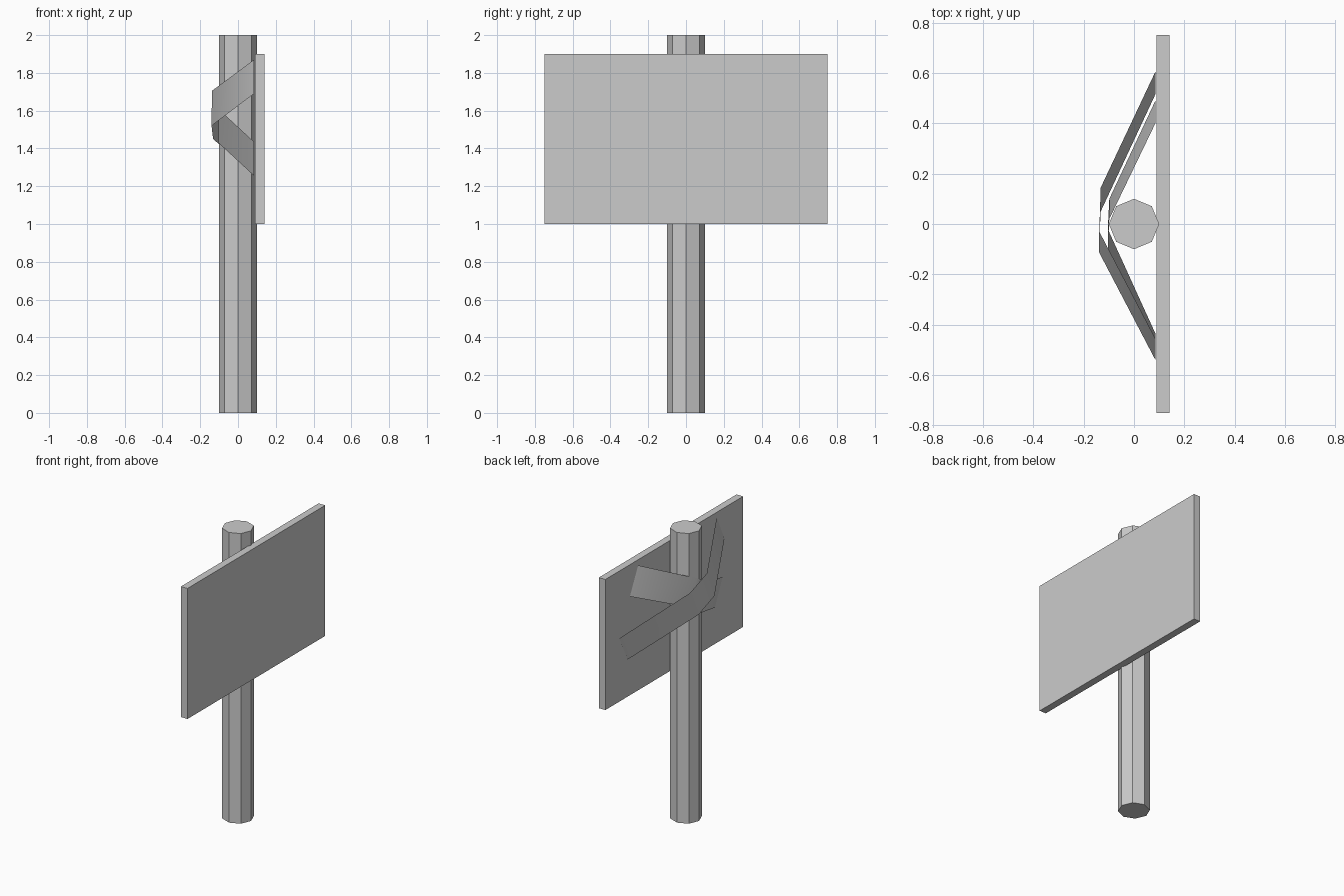
import bpy

if "Cube" in bpy.data.objects:
    bpy.data.objects.remove(bpy.data.objects["Cube"])

# Octagonal post
bpy.ops.mesh.primitive_cylinder_add(vertices=8, radius=0.1, depth=2, location=(0, 0, 1))
bpy.context.object.name = "post"

# Flat sign board on the +x side of the post
bpy.ops.mesh.primitive_cube_add(size=1, location=(0.115, 0, 1.45))
board = bpy.context.object
board.name = "sign_board"
board.scale = (0.05, 1.5, 0.9)
bpy.ops.object.transform_apply(location=False, rotation=False, scale=True)


def strap(name, xs, upper, lower):
    """Thin folded band: x per station, with (y, z) of the upper and lower edges."""
    n = len(xs)
    verts = [(x, *p) for edge in (upper, lower) for x, p in zip(xs, edge)]
    faces = [(i, i + 1, n + i + 1, n + i) for i in range(n - 1)]
    mesh = bpy.data.meshes.new(name)
    mesh.from_pydata(verts, [], faces)
    mesh.polygons.foreach_set("use_smooth", [True] * len(faces))
    obj = bpy.data.objects.new(name, mesh)
    bpy.context.collection.objects.link(obj)


# Two bands crossing behind the post, the outer over the inner
strap("outer_strap", (0.085, -0.138, -0.132, 0.085),
      ((-0.455, 1.87), (-0.03, 1.705), (0.145, 1.635), (0.605, 1.44)),
      ((-0.54, 1.69), (-0.11, 1.52), (0.05, 1.45), (0.515, 1.26)))
bpy.data.objects["outer_strap"].data.vertices[5].co.x = -0.14
strap("inner_strap", (0.085, -0.104, -0.098, 0.085),
      ((-0.52, 1.435), (-0.10, 1.61), (0.02, 1.68), (0.40, 1.865)),
      ((-0.435, 1.255), (-0.02, 1.43), (0.10, 1.51), (0.49, 1.685)))
